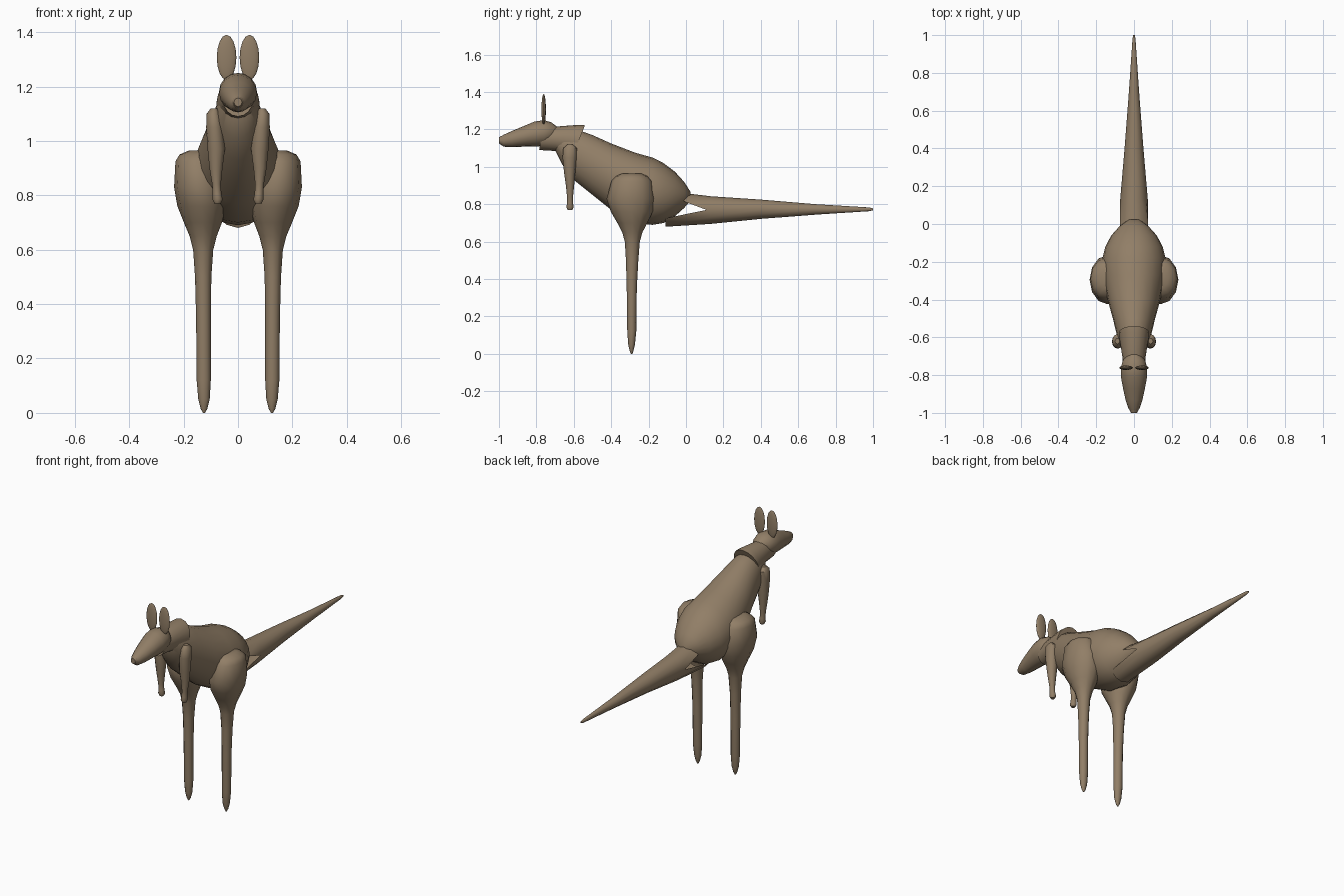
import bpy, bmesh
from math import sin, cos, tau, radians

if "Cube" in bpy.data.objects:
    bpy.data.objects.remove(bpy.data.objects["Cube"], do_unlink=True)

fur = bpy.data.materials.new("brown_fur")
fur.use_nodes = True
colour = (0.285, 0.21, 0.135, 1)
fur.diffuse_color = colour
fur.node_tree.nodes["Principled BSDF"].inputs["Base Color"].default_value = colour


def skin(name, rings, open_start=False):
    """Join rings of points into a tube, capping its ends."""
    bm = bmesh.new()
    loops = [[bm.verts.new(p) for p in ring] for ring in rings]
    for a, b in zip(loops, loops[1:]):
        n = len(a)
        for i in range(n):
            j = (i + 1) % n
            bm.faces.new((a[i], a[j], b[j], b[i]))
    bm.faces.new(loops[-1])
    if not open_start:
        bm.faces.new(loops[0])
    bmesh.ops.recalc_face_normals(bm, faces=bm.faces[:])
    mesh = bpy.data.meshes.new(name)
    bm.to_mesh(mesh)
    bm.free()
    mesh.materials.append(fur)
    obj = bpy.data.objects.new(name, mesh)
    bpy.context.collection.objects.link(obj)
    smooth(obj)
    return obj


def smooth(obj):
    bpy.ops.object.select_all(action="DESELECT")
    obj.select_set(True)
    bpy.context.view_layer.objects.active = obj
    bpy.ops.object.shade_smooth_by_angle(angle=radians(40))


def section(y, bottom, top, rx, n=16, lean=0):
    """Upright oval; lean moves its top backwards."""
    zc, rz = (top + bottom) / 2, (top - bottom) / 2
    return [(rx * cos(tau * i / n), y + lean * sin(tau * i / n),
             zc + rz * sin(tau * i / n)) for i in range(n)]


def slice_flat(z, cx, cy, rx, ry, n=12):
    """Level oval for limbs."""
    return [(cx + rx * cos(tau * i / n), cy + ry * sin(tau * i / n), z)
            for i in range(n)]


# Torso, deep chest to rounded rump
body = [(-.70, 1.09, 1.18, .045), (-.66, 1.01, 1.20, .068),
        (-.60, .93, 1.205, .088), (-.50, .85, 1.17, .112),
        (-.40, .77, 1.125, .14), (-.27, .70, 1.075, .165),
        (-.18, .69, 1.05, .167), (-.12, .70, 1.02, .152),
        (-.06, .735, .975, .12), (-.01, .78, .92, .075),
        (.025, .82, .865, .025)]
skin("torso", [section(*r, n=20) for r in body])

# Neck with its raised collar
skin("neck", [section(-.775, 1.09, 1.21, .055, lean=.01),
              section(-.70, 1.085, 1.215, .062),
              section(-.60, 1.06, 1.225, .078, lean=.03),
              section(-.575, 1.05, 1.222, .08, lean=.035)])

# Head and nose
head = [(-.995, 1.122, 1.158, .018), (-.975, 1.108, 1.172, .03),
        (-.93, 1.105, 1.192, .045), (-.87, 1.108, 1.217, .058),
        (-.81, 1.108, 1.242, .069), (-.76, 1.112, 1.25, .07),
        (-.72, 1.13, 1.238, .058), (-.69, 1.16, 1.215, .03)]
skin("head", [section(*r) for r in head])
skin("nose", [section(-1.0, 1.126, 1.158, .015, n=8),
              section(-.99, 1.12, 1.164, .022, n=8),
              section(-.97, 1.12, 1.166, .022, n=8)])

# Limbs and ears on both sides
leg = [(.965, .13, -.29, .05, .055), (.95, .145, -.29, .07, .085),
       (.925, .15, -.29, .08, .108), (.83, .14, -.295, .095, .13),
       (.76, .133, -.29, .09, .112), (.70, .129, -.287, .07, .08),
       (.65, .128, -.287, .05, .054), (.60, .128, -.287, .037, .04),
       (.50, .128, -.288, .03, .033), (.35, .127, -.29, .027, .027),
       (.12, .126, -.29, .026, .024), (.05, .125, -.291, .021, .018),
       (.015, .125, -.291, .012, .01), (0, .125, -.291, .004, .004)]
arm = [(1.12, .088, -.62, .012, .015), (1.10, .09, -.62, .025, .036),
       (1.05, .086, -.622, .031, .038), (.97, .08, -.622, .032, .03),
       (.90, .081, -.62, .024, .022), (.84, .079, -.62, .016, .016),
       (.805, .077, -.62, .016, .016), (.785, .075, -.62, .019, .02),
       (.77, .075, -.62, .012, .012)]
for side, s in (("left", 1), ("right", -1)):
    for part, rings in (("leg", leg), ("arm", arm)):
        skin(f"{side}_{part}",
             [slice_flat(z, s * cx, cy, rx, ry) for z, cx, cy, rx, ry in rings])
    bpy.ops.mesh.primitive_uv_sphere_add(segments=12, ring_count=8, radius=1,
                                         location=(s * .042, -.761, 1.307))
    ear = bpy.context.object
    ear.name = f"{side}_ear"
    ear.scale = (.036, .012, .083)
    ear.data.materials.append(fur)
    smooth(ear)

# Tail: open root with a slit on each side, tapering to a point
root = section(0, .68, .86, .086, n=12)
rim = []
for x, y, z in root:
    level = (z - .77) / .09
    if level < -.2:
        y = -.11
    elif level < .2:
        y = .11
    else:
        y = -.01
    rim.append((x if y < .1 else x * .82, y, z))
tail = [(.13, .695, .843, .073), (.40, .722, .825, .05),
        (.70, .745, .80, .027), (.98, .763, .783, .008),
        (1.0, .768, .778, .004)]
skin("tail", [rim] + [section(*r, n=12) for r in tail], open_start=True)
